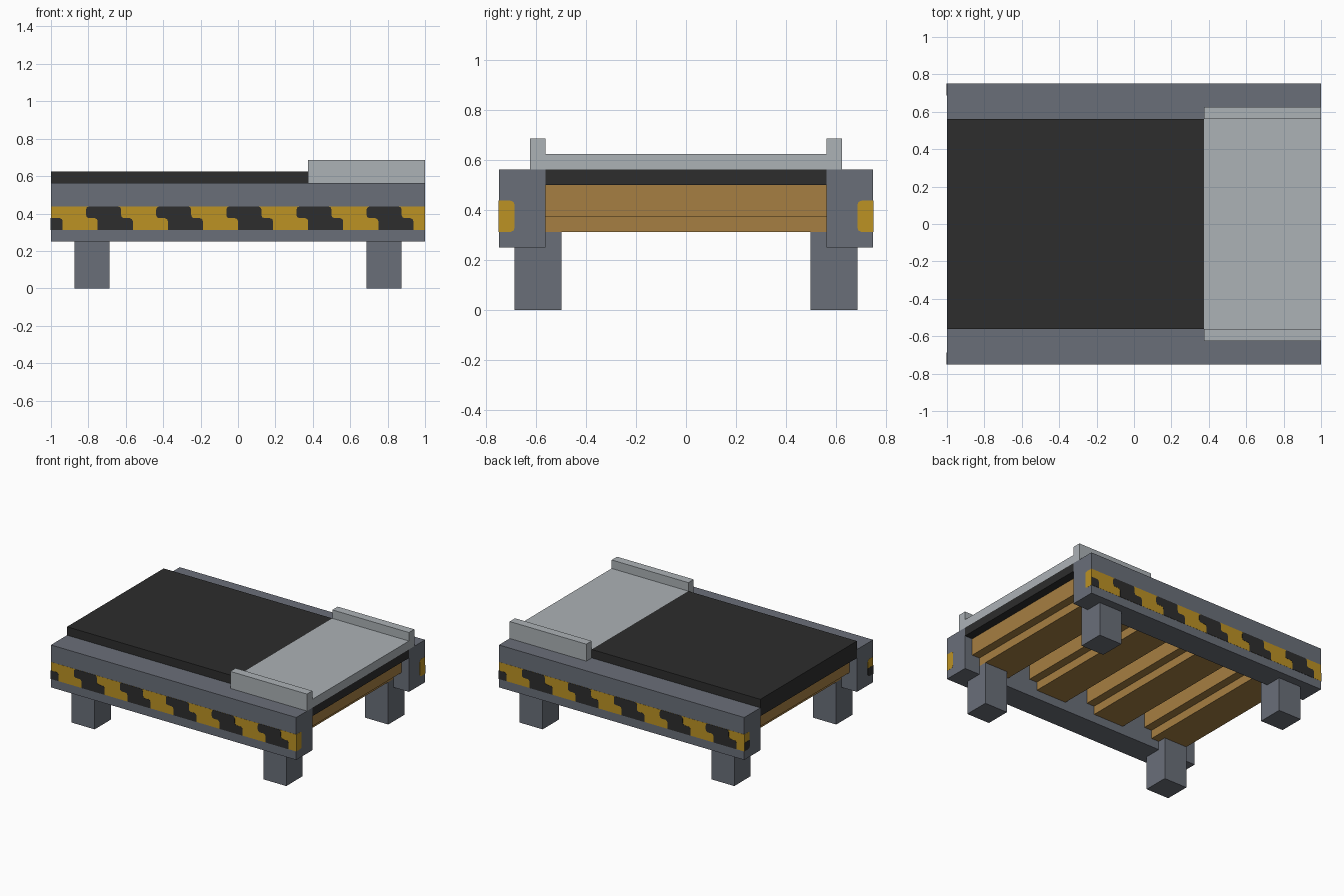
import bpy, bmesh
from mathutils import Vector

cube = bpy.data.objects.get("Cube")
if cube:
    bpy.data.objects.remove(cube, do_unlink=True)


def material(name, rgb):
    lin = [((c / 255 + 0.055) / 1.055) ** 2.4 for c in rgb] + [1.0]
    m = bpy.data.materials.new(name)
    m.use_nodes = True
    m.diffuse_color = lin
    m.node_tree.nodes["Principled BSDF"].inputs["Base Color"].default_value = lin
    return m


STEEL = material("dark steel", (106, 111, 121))
BLACK = material("black rubber", (45, 45, 45))
PLATE = material("light steel", (172, 178, 182))
YELLOW = material("warning yellow", (188, 146, 36))
ORANGE = material("copper orange", (166, 127, 66))


def prism(name, pts, axis, lo, hi, mat):
    """Extrude a profile: (y, z) points along x, or (x, z) points along y."""
    bm = bmesh.new()
    place = (lambda p, t: (t, p[0], p[1])) if axis == "x" else (lambda p, t: (p[0], t, p[1]))
    face = bm.faces.new([bm.verts.new(place(p, lo)) for p in pts])
    out = bmesh.ops.extrude_face_region(bm, geom=[face])
    moved = [g for g in out["geom"] if isinstance(g, bmesh.types.BMVert)]
    step = Vector((hi - lo, 0, 0)) if axis == "x" else Vector((0, hi - lo, 0))
    bmesh.ops.translate(bm, verts=moved, vec=step)
    bmesh.ops.recalc_face_normals(bm, faces=bm.faces)
    mesh = bpy.data.meshes.new(name)
    bm.to_mesh(mesh)
    bm.free()
    mesh.materials.append(mat)
    ob = bpy.data.objects.new(name, mesh)
    bpy.context.collection.objects.link(ob)
    return ob


def rect(a0, a1, z0, z1):
    return [(a0, z0), (a1, z0), (a1, z1), (a0, z1)]


def rounded(pts, which, r=0.016):
    """Soften the listed corners of a profile."""
    out = []
    for i, p in enumerate(pts):
        p = Vector(p)
        if i not in which:
            out.append(p)
            continue
        a = (Vector(pts[i - 1]) - p).normalized() * r
        b = (Vector(pts[(i + 1) % len(pts)]) - p).normalized() * r
        out += [p + a, p + (a + b) * 0.29, p + b]
    return out


# Z levels of the warning stripe
Z0, ZM, Z1 = 0.3125, 0.375, 0.4375

for s, side in ((1, "front"), (-1, "back")):
    # Side rail
    prism(side + "_rail", rect(-0.75 * s, -0.5625 * s, 0.25, 0.5625), "x", -1, 1, STEEL)

    # Legs, reaching slightly up behind the rail
    for x, end in ((-0.78125, "right"), (0.78125, "left")):
        prism(f"{side}_{end}_leg", rect(x - 0.09375, x + 0.09375, 0, 0.3125),
              "y", -0.6875 * s, -0.5 * s, STEEL)

    # Yellow band wrapping round the rail ends
    band = rounded(rect(-0.751 * s, -0.6875 * s, Z0, Z1), (1, 2))
    prism(side + "_yellow_band", band, "x", -1.001, 1.001, YELLOW)

    # Stepped black stripes
    for i in range(5):
        x = -0.8125 + 0.375 * i
        pts = [(x + 0.0625, Z0), (x + 0.25, Z0), (x + 0.25, ZM), (x + 0.1875, ZM),
               (x + 0.1875, Z1), (x, Z1), (x, ZM), (x + 0.0625, ZM)]
        pts = [(p[0] * s, p[1]) for p in rounded(pts, range(2, 8))]
        prism(f"{side}_black_stripe_{i + 1}", pts, "y", -0.752 * s, -0.748 * s, BLACK)

    # Part stripe at the start of the band
    pts = rounded(rect(-1.001, -0.9375, Z0, ZM), (2,))
    prism(side + "_part_stripe", [(p[0] * s, p[1]) for p in pts],
          "y", -0.752 * s, -0.748 * s, BLACK)

    # Black end patch
    prism(side + "_end_stripe", rounded(rect(-0.751 * s, -0.6875 * s, Z0, ZM), (1,)),
          "x", -1.002, -0.998, BLACK)

# Belt, lower where the end plate covers it
prism("belt", [(-1, 0.5), (1, 0.5), (1, 0.5625), (0.375, 0.5625), (0.375, 0.625), (-1, 0.625)],
      "y", -0.5625, 0.5625, BLACK)

# End plate with raised guards
prism("end_plate", [(-0.625, 0.5625), (0.625, 0.5625), (0.625, 0.6875), (0.5625, 0.6875),
                    (0.5625, 0.625), (-0.5625, 0.625), (-0.5625, 0.6875), (-0.625, 0.6875)],
      "x", 0.375, 1, PLATE)

# Stepped rollers under the belt
for i in range(4):
    x = -0.75 + 0.5 * i
    prism(f"roller_{i + 1}",
          [(x - 0.125, 0.3125), (x + 0.125, 0.3125), (x + 0.125, 0.375), (x + 0.1875, 0.375),
           (x + 0.1875, 0.5), (x - 0.1875, 0.5), (x - 0.1875, 0.375), (x - 0.125, 0.375)],
          "y", -0.5625, 0.5625, ORANGE)
